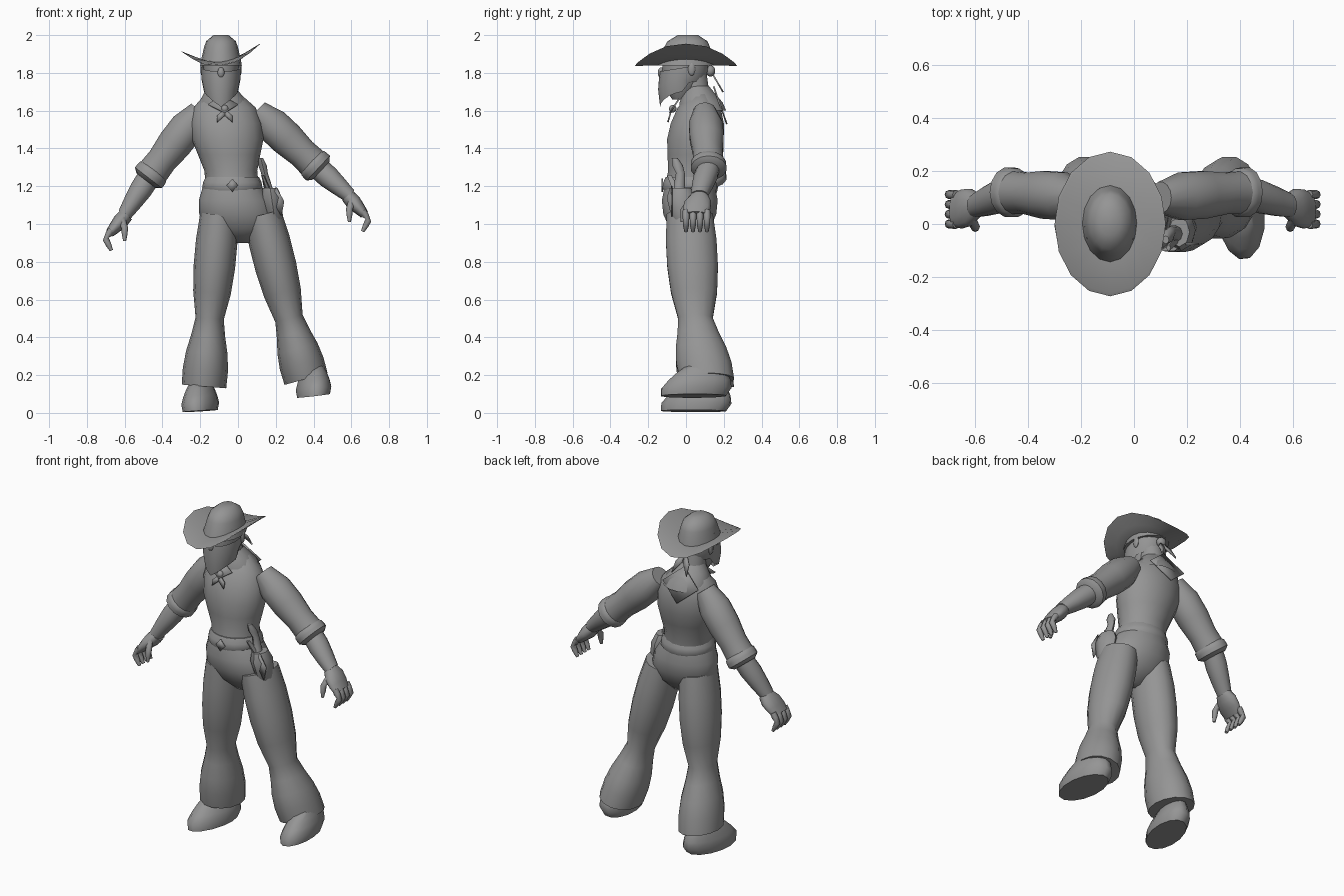
import bpy, bmesh, math
from mathutils import Vector, Matrix

if "Cube" in bpy.data.objects:
    bpy.data.objects.remove(bpy.data.objects["Cube"])

GREY = (.3, .3, .3, 1)
grey = bpy.data.materials.new("plain grey")
grey.use_nodes = True
grey.diffuse_color = GREY
grey.node_tree.nodes["Principled BSDF"].inputs["Base Color"].default_value = GREY


def finish(name, bm, angle=50):
    """Turn a bmesh into a smooth shaded object."""
    bmesh.ops.recalc_face_normals(bm, faces=bm.faces)
    mesh = bpy.data.meshes.new(name)
    bm.to_mesh(mesh)
    bm.free()
    mesh.materials.append(grey)
    obj = bpy.data.objects.new(name, mesh)
    bpy.context.collection.objects.link(obj)
    bpy.ops.object.select_all(action='DESELECT')
    obj.select_set(True)
    bpy.context.view_layer.objects.active = obj
    bpy.ops.object.shade_smooth_by_angle(angle=math.radians(angle))
    return obj


def along(path, t):
    """Point and direction at a fraction of a path of equal steps."""
    step = min(int(t * (len(path) - 1)), len(path) - 2)
    start, end = Vector(path[step]), Vector(path[step + 1])
    return start.lerp(end, t * (len(path) - 1) - step), end - start


def tube(name, path, radii, depth=(1,), tilt=None, yaw=0, sides=14, cap=True, warp=None):
    """Evenly spaced oval rings along a path; depth is the front-to-back ratio."""
    bm = bmesh.new()
    loops = []
    for i, radius in enumerate(radii):
        t = i / (len(radii) - 1)
        centre, way = along(path, t)
        across = Vector((-way.z, 0, way.x)).normalized()
        if tilt is not None:
            across = Vector((math.cos(tilt), 0, math.sin(tilt)))
        back = Vector((0, depth[0] + (depth[-1] - depth[0]) * t, 0))
        turn = Matrix.Rotation(yaw, 3, 'Z')
        loop = []
        for k in range(sides):
            angle = math.tau * k / sides
            spot = centre + turn @ (across * math.cos(angle) + back * math.sin(angle)) * radius
            loop.append(bm.verts.new(warp(spot) if warp else spot))
        loops.append(loop)
    for low, high in zip(loops, loops[1:]):
        for k in range(sides):
            n = (k + 1) % sides
            bm.faces.new((low[k], low[n], high[n], high[k]))
    if cap:
        bm.faces.new(loops[0])
        bm.faces.new(loops[-1])
    return finish(name, bm)


def flap(name, top, tip, width):
    """Kite shaped piece of thin cloth or leather."""
    top, tip, side = Vector(top), Vector(tip), Vector((width, 0, 0))
    middle = top.lerp(tip, .5)
    bm = bmesh.new()
    a, b, c, d = [bm.verts.new(p) for p in (top, middle - side, tip, middle + side)]
    bm.faces.new((a, b, c))
    bm.faces.new((a, c, d))
    obj = finish(name, bm)
    obj.modifiers.new("thickness", 'SOLIDIFY').thickness = .008


def ball(name, centre, size):
    bm = bmesh.new()
    bmesh.ops.create_uvsphere(bm, u_segments=10, v_segments=7, radius=1)
    bmesh.ops.scale(bm, vec=size, verts=bm.verts)
    bmesh.ops.translate(bm, vec=centre, verts=bm.verts)
    finish(name, bm)


# Shirt, trousers top and belt
tube("torso", [(-.03, .02, 1.2), (-.08, .08, 1.7)], [.14, .14, .165, .19, .19, .165, .08],
     depth=(.95, .65), tilt=0, sides=18)
tube("pelvis", [(.02, .02, .9), (-.03, .02, 1.2)], [.05, .17, .2, .19, .155],
     depth=(.55, .87), tilt=0, sides=18)
tube("belt", [(-.03, .02, 1.16), (-.03, .02, 1.25)], [.14, .16, .155, .14], depth=(.92,), tilt=0, sides=18)
flap("buckle", (-.03, -.13, 1.24), (-.03, -.13, 1.17), .03)


# Flared trouser legs and shoes
def leg(side, hip, knee, ankle, sole, tilt, yaw):
    tube(side + "_trouser_leg", [hip, knee, ankle],
         [.1, .11, .11, .1, .075, .09, .11, .12, .118], depth=(1.25,))
    x, y, z = sole
    tube(side + "_shoe", [(x, y, z), (x, y + .06, z + .16)], [.088, .095, .085, .07, .05],
         depth=(2,), tilt=tilt, yaw=yaw)


leg("right", (-.1, .02, 1.05), (-.15, .05, .5), (-.18, .11, .14), (-.2, .04, .01), .07, -.2)
leg("left", (.13, .02, 1.05), (.27, .05, .5), (.36, .11, .18), (.4, .04, .09), .12, .1)


# Sleeves, rolled cuffs, forearms and hands with curled fingers
def arm(side, s, shoulder, elbow, wrist):
    shoulder, elbow, wrist = Vector(shoulder), Vector(elbow), Vector(wrist)
    tube(side + "_sleeve", [shoulder, elbow], [.06, .092, .092, .08, .085])
    tube(side + "_cuff", [shoulder.lerp(elbow, .88), shoulder.lerp(elbow, 1.06)],
         [.07, .088, .09, .09, .065], depth=(1.06,))
    tube(side + "_forearm", [elbow, wrist], [.06, .06, .05, .038], depth=(1, 1.2))

    def reach(out, back, drop):
        return wrist + Vector((s * out, back, -drop))

    tube(side + "_palm", [reach(-.01, 0, 0), reach(.08, -.02, .1)], [.038, .042, .034, .024], depth=(1.2, 2.7))
    for finger in range(4):
        y = .037 * finger - .07
        tube(f"{side}_finger_{finger + 1}", [reach(.07, y, .08), reach(.1, y, .13), reach(.07, y, .19)],
             [.018, .018, .017, .015, .009], sides=8)
    tube(side + "_thumb", [reach(.02, -.04, .02), reach(0, -.08, .07), reach(0, -.09, .14)],
         [.026, .02, .018, .015, .008], sides=8)


arm("left", 1, (.1, .1, 1.6), (.42, .12, 1.3), (.59, .07, 1.15))
arm("right", -1, (-.2, .1, 1.6), (-.47, .12, 1.25), (-.6, .07, 1.05))

# Head and neck
MID = -.09
tube("neck", [(MID, .07, 1.6), (MID, .04, 1.8)], [.07, .07])
tube("head", [(MID, -.03, 1.66), (MID, 0, 1.9)], [.035, .075, .09, .095, .098], depth=(1.25,), tilt=0)
ball("nose", (MID, -.13, 1.8), (.02, .02, .03))
for side, s in (("left", 1), ("right", -1)):
    ball(side + "_ear", (MID + s * .1, .03, 1.82), (.01, .02, .035))


# Face scarf: hangs to a point in front, narrows to a band behind
def drape(p):
    front = max(0, 1 - abs(p.x - MID) / .15) if p.y < 0 else 0
    return Vector((p.x, p.y, 1.83 + .16 * p.y - (1.82 - p.z) * (.42 + .52 * front)))


tube("face_scarf", [(MID, -.01, 1.82), (MID, -.02, 1.62)], [.104, .104, .09],
     depth=(1.25, 1.3), tilt=0, sides=20, cap=False, warp=drape)
ball("face_scarf_knot", (MID, .13, 1.81), (.03, .025, .03))
for s in (-1, 1):
    flap("face_scarf_tail", (MID, .13, 1.82), (MID + s * .05, .2, 1.7), .02)

# Neck scarf with front knot, tails and a back triangle
tube("neck_scarf", [(MID, .06, 1.73), (-.07, .09, 1.6)], [.07, .1, .13, .14],
     depth=(.9,), tilt=0, cap=False)
flap("neck_scarf_back", (MID, .15, 1.73), (MID, .22, 1.53), .12)
flap("neck_scarf_front", (MID, -.03, 1.68), (-.07, -.09, 1.59), .08)
ball("neck_scarf_knot", (-.07, -.07, 1.61), (.02, .02, .02))
for s in (-1, 1):
    flap("neck_scarf_tail", (-.07, -.08, 1.61), (-.07 + s * .04, -.1, 1.54), .02)


# Hat with the brim curled up at the sides
def curl(p):
    out = p.x - MID
    return p + Vector((0, 0, 1.9 * out * out + .1 * out - .12 * max(0, abs(p.y) - .15)))


tube("hat_brim", [(MID, 0, 1.84), (MID, 0, 1.86)], [.1, .15, .21, .2, .1],
     depth=(1.3,), tilt=0, sides=16, warp=curl)
tube("hat_crown", [(MID, 0, 1.84), (MID, .01, 2)], [.11, .105, .097, .09, .078, .04],
     depth=(1.35,), tilt=0, sides=16)

# Holster and pistol on the left hip
tube("holster", [(.17, -.03, 1.19), (.2, -.01, .99)], [.04, .055, .05, .045, .025],
     depth=(1.4,), tilt=0, sides=8)
flap("holster_flap", (.2, -.08, 1.2), (.23, -.08, 1.04), .03)
tube("pistol_grip", [(.12, -.06, 1.35), (.14, -.03, 1.27), (.17, -.04, 1.15)],
     [.012, .022, .018, .022, .025], depth=(1.3,), tilt=0, sides=8)
tube("pistol_hammer", [(.13, -.09, 1.26), (.16, -.05, 1.18)], [.008, .015], depth=(1.6,), tilt=0, sides=6)
